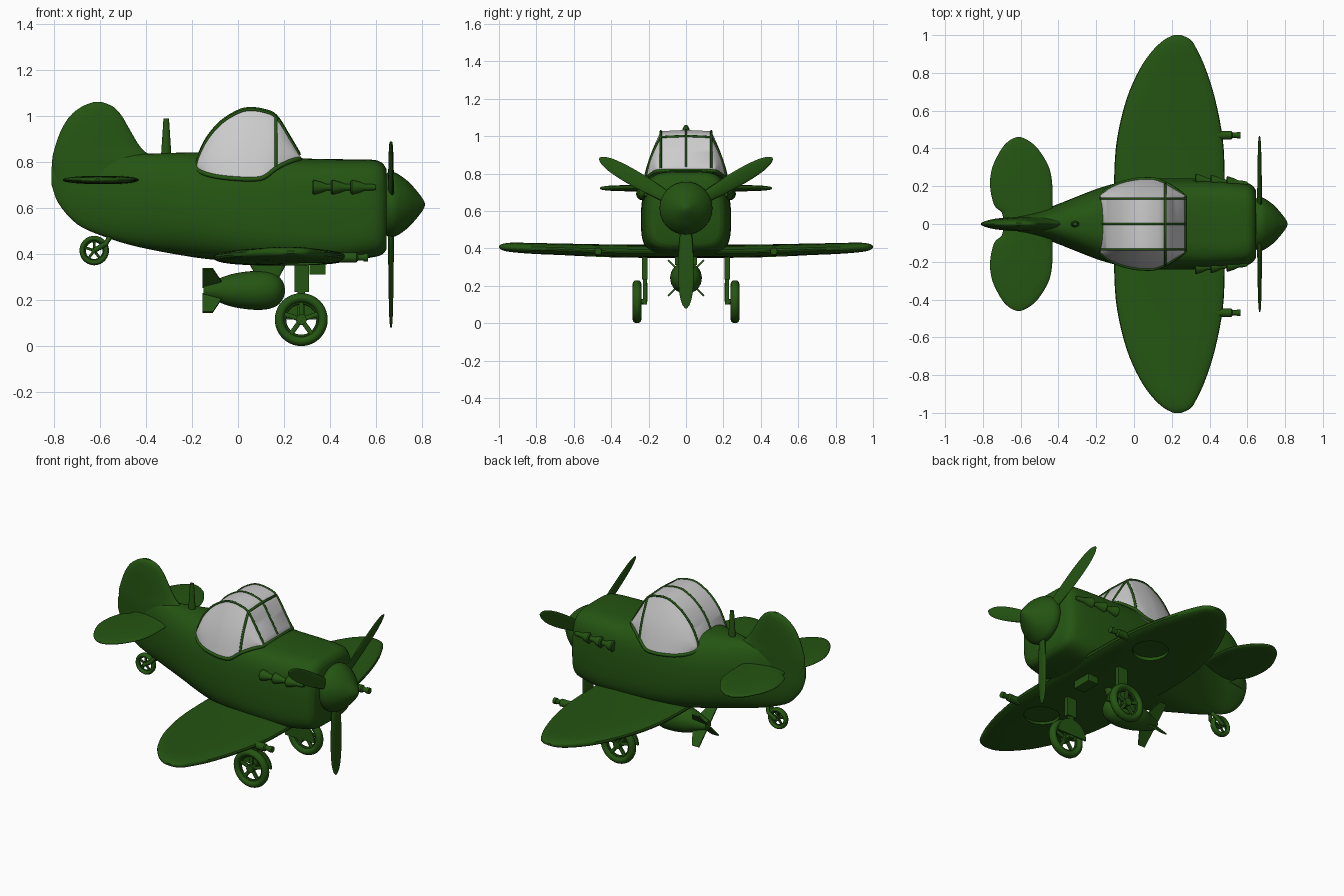
import bpy, bmesh
from math import cos, sin, pi, radians, copysign
from mathutils import Vector as V

cube = bpy.data.objects.get("Cube")
if cube:
    bpy.data.objects.remove(cube, do_unlink=True)


def material(name, rgb):
    m = bpy.data.materials.new(name)
    m.use_nodes = True
    m.diffuse_color = (*rgb, 1)
    m.node_tree.nodes["Principled BSDF"].inputs["Base Color"].default_value = (*rgb, 1)
    return m


GREEN = material("dark green paint", (0.018, 0.09, 0.006))
GLASS = material("pale grey glass", (0.6, 0.6, 0.6))


def finish(ob, mat=GREEN, angle=35):
    ob.data.materials.clear()
    ob.data.materials.append(mat)
    bpy.ops.object.select_all(action='DESELECT')
    ob.select_set(True)
    bpy.context.view_layer.objects.active = ob
    bpy.ops.object.shade_smooth_by_angle(angle=radians(angle))
    return ob


def loft(name, rings, mat=GREEN, angle=35):
    """Skin a list of equal-length point rings and cap both ends."""
    bm = bmesh.new()
    rows = [[bm.verts.new(p) for p in r] for r in rings]
    n = len(rows[0])
    for a, b in zip(rows, rows[1:]):
        for i in range(n):
            j = (i + 1) % n
            bm.faces.new((a[i], a[j], b[j], b[i]))
    bm.faces.new(rows[0])
    bm.faces.new(rows[-1])
    bmesh.ops.recalc_face_normals(bm, faces=bm.faces)
    me = bpy.data.meshes.new(name)
    bm.to_mesh(me)
    bm.free()
    ob = bpy.data.objects.new(name, me)
    bpy.context.collection.objects.link(ob)
    return finish(ob, mat, angle)


def ring(c, u, v, e=2, n=32):
    """Superellipse around c with half axes u and v."""
    p = lambda t: copysign(abs(t) ** (2 / e), t)
    return [V(c) + V(u) * p(cos(2 * pi * i / n)) + V(v) * p(sin(2 * pi * i / n)) for i in range(n)]


def smooth(st, k=4):
    """Catmull-Rom interpolation through stations."""
    out = []
    for i in range(len(st) - 1):
        p = [V(st[max(0, min(len(st) - 1, i + d))]) for d in (-1, 0, 1, 2)]
        for s in range(k):
            t = s / k
            out.append(0.5 * (2 * p[1] + (p[2] - p[0]) * t + (2 * p[0] - 5 * p[1] + 4 * p[2] - p[3]) * t * t
                              + (3 * p[1] - p[0] - 3 * p[2] + p[3]) * t ** 3))
    return out + [V(st[-1])]


def lathe_x(name, profile, y, z, slope=0):
    return loft(name, [ring((x, y + slope * (x - profile[0][0]), z), (0, r, 0), (0, 0, r)) for x, r in profile])


def box(name, lo, hi):
    c, h = (V(lo) + V(hi)) / 2, (V(hi) - V(lo)) / 2
    return loft(name, [[c + V((h.x * a, h.y * b, h.z * s)) for a, b in ((-1, -1), (1, -1), (1, 1), (-1, 1))]
                       for s in (-1, 1)])


def tube(name, pts, r):
    cu = bpy.data.curves.new(name, 'CURVE')
    cu.dimensions = '3D'
    cu.bevel_depth, cu.bevel_resolution = r, 2
    sp = cu.splines.new('POLY')
    sp.points.add(len(pts) - 1)
    for q, p in zip(sp.points, pts):
        q.co = (*p, 1)
    cu.materials.append(GREEN)
    ob = bpy.data.objects.new(name, cu)
    bpy.context.collection.objects.link(ob)


# Fuselage: x, half width, bottom, top, squareness
body = [(-.81, .006, .70, .78, 2), (-.78, .015, .62, .80, 2), (-.70, .03, .53, .82, 2.1),
        (-.58, .05, .475, .835, 2.2), (-.43, .095, .43, .835, 2.4), (-.2, .185, .387, .842, 2.8),
        (-.05, .225, .371, .84, 3.3), (.1, .24, .363, .83, 3.8), (.3, .241, .361, .815, 4.2),
        (.45, .235, .366, .812, 4.5), (.58, .222, .385, .81, 4.5), (.625, .205, .397, .797, 4.5),
        (.645, .18, .42, .77, 4.5)]
rings = []
for x, w, b, t, e in smooth(body):
    r = ring((x, 0, (b + t) / 2), (0, w, 0), (0, 0, (t - b) / 2), e, 48)
    for p in r:
        p.y *= 1 - .08 * max(0, (p.z - (b + t) / 2) / ((t - b) / 2))
    rings.append(r)
loft("fuselage", rings)

# Tail fin: z, rear x, front x, half thickness
fin = [(.70, -.80, -.30, .04), (.80, -.808, -.35, .038), (.86, -.797, -.42, .034), (.94, -.768, -.47, .03),
       (1.0, -.73, -.505, .025), (1.04, -.68, -.542, .018), (1.06, -.63, -.59, .006)]
loft("tail_fin", [ring(((a + b) / 2, 0, z), ((b - a) / 2, 0, 0), (0, t, 0)) for z, a, b, t in smooth(fin)])


# Wings: y, rear x, front x, middle z, half thickness
def span(name, half, e):
    half = smooth(half)
    full = [V((-s[0], *s[1:])) for s in reversed(half)] + half[1:]
    return loft(name, [ring(((a + b) / 2, y, z), ((b - a) / 2, 0, 0), (0, 0, t), e) for y, a, b, z, t in full])


wing = span("wing", [(0, -.105, .48, .385, .035), (.25, -.105, .48, .385, .035), (.45, -.09, .47, .388, .034),
                     (.66, -.04, .43, .395, .031), (.82, .03, .38, .40, .029), (.92, .1, .335, .405, .026),
                     (.975, .16, .30, .407, .019), (1, .21, .25, .408, .006)], 2.6)
span("tailplane", [(0, -.69, -.43, .722, .018), (.06, -.70, -.43, .722, .018), (.1, -.74, -.432, .722, .018),
                   (.2, -.762, -.432, .722, .018), (.3, -.75, -.45, .722, .017), (.4, -.70, -.51, .722, .014),
                   (.445, -.655, -.565, .722, .009), (.46, -.62, -.60, .722, .004)], 2.2)

# Wheel wells sunk into the underside of the wing
for s in (1, -1):
    cut = loft("well_cutter", [ring((.275, s * .47, z), (.1, 0, 0), (0, .1, 0)) for z in (.28, .372)])
    mod = wing.modifiers.new("well", 'BOOLEAN')
    mod.operation, mod.object, mod.solver = 'DIFFERENCE', cut, 'EXACT'
    bpy.context.view_layer.objects.active = wing
    bpy.ops.object.modifier_apply(modifier=mod.name)
    bpy.data.objects.remove(cut, do_unlink=True)
finish(wing)

# Canopy: x, top, bottom, side slope
CREASE = .135
dome = smooth([(-.18, .785, .772, .34), (-.168, .83, .76, .34), (-.13, .905, .745, .34), (-.07, .972, .733, .34),
               (0, 1.015, .727, .34), (.05, 1.027, .725, .34), (.11, 1.02, .732, .35), (.165, .995, .772, .36),
               (.22, .91, .80, .42), (.268, .828, .815, .6)])


def pane(st, t, s):
    """Point on the canopy side; t runs from rim (0) to crease (1)."""
    x, top, bot, k = st
    z = bot + (top - bot) * t
    return V((x, s * (CREASE + k * (top - z) + .012 * sin(pi * t)), z))


rings = []
for st in dome:
    left = [pane(st, i / 6, 1) for i in range(7)]
    right = [pane(st, i / 6, -1) for i in range(6, -1, -1)]
    mid = V((st[0], 0, st[1] + .006))
    skirt = [V((p.x, p.y * .8, p.z - .03)) for p in (right[-1], left[0])]
    rings.append(left + [mid] + right + skirt)
loft("canopy_glass", rings, GLASS)

# Canopy frame
rim = [pane(st, 0, 1) for st in dome] + [pane(st, 0, -1) for st in reversed(dome)]
tube("canopy_rim", rim + rim[:1], .01)
for s in (-1, 0, 1):
    tube("canopy_rail", [V((st[0], s * CREASE, st[1] + (0 if s else .006))) for st in dome], .006)
bow = min(dome, key=lambda st: abs(st[0] - .168))
tube("canopy_bow", [pane(bow, i / 6, 1) for i in range(7)] + [V((bow[0], 0, bow[1] + .006))]
     + [pane(bow, i / 6, -1) for i in range(6, -1, -1)], .007)

# Spinner and propeller
HUB = V((.665, 0, .615))
lathe_x("spinner", smooth([(.64, .125), (.65, .138), (.67, .141), (.695, .133), (.74, .1), (.78, .056),
                           (.805, .022), (.813, .002)]), 0, HUB.z)
for deg in (30, 150, 270):
    d = V((0, cos(radians(deg)), sin(radians(deg))))
    side = V((.18, -d.z, d.y))
    blade = smooth([(.1, .028, .014), (.2, .037, .011), (.34, .042, .008), (.45, .036, .006),
                    (.51, .022, .005), (.535, .005, .003)])
    loft("propeller_blade", [ring(HUB + d * r, side * w, V((t, 0, 0)), 2, 16) for r, w, t in blade])

# Antenna mast
loft("antenna_mast", [ring((-.312, 0, z), (r, 0, 0), (0, r * .8, 0), 2, 16) for z, r in ((.82, .023), (.99, .012))])


def wheel(name, c, r, w):
    """Spoked wheel with an open rim, axle along y."""
    bpy.ops.mesh.primitive_torus_add(major_segments=40, minor_segments=12, major_radius=r * .82,
                                     minor_radius=r * .18, location=c, rotation=(pi / 2, 0, 0))
    tyre = finish(bpy.context.object)
    tyre.name = name + "_tyre"
    tyre.scale.z = w / (r * .18)
    bpy.ops.mesh.primitive_torus_add(major_segments=32, minor_segments=8, major_radius=r * .64,
                                     minor_radius=r * .07, location=c, rotation=(pi / 2, 0, 0))
    finish(bpy.context.object).name = name + "_rim"
    loft(name + "_hub", [ring(c + V((0, y, 0)), (r * .2, 0, 0), (0, 0, r * .2), 2, 20) for y in (-w * .8, w * .8)])
    for i in range(5):
        a = pi / 2 + i * 2 * pi / 5
        d, n = V((cos(a), 0, sin(a))), V((-sin(a), 0, cos(a)))
        loft(name + "_spoke", [ring(c + d * r * q, n * r * .09, (0, w * .35, 0), 4, 12) for q in (.1, .66)])


# Paired parts: landing gear, exhausts, wing guns
for s in (1, -1):
    hub = V((.275, s * .262, .115))
    wheel("main_wheel", hub, .115, .024)
    box("gear_leg", (.245, s * .22 - .014, .235), (.308, s * .22 + .014, .375))
    box("gear_lower_leg", (.258, s * .22 - .011, .1), (.292, s * .22 + .011, .24))
    loft("axle", [ring((hub.x, s * y, hub.z), (.014, 0, 0), (0, 0, .014), 2, 16) for y in (.21, .27)])
    arc = [V((.1 * cos(pi * i / 20), 0, .1 * sin(pi * i / 20))) for i in range(21)]
    loft("wheel_door", [[V((hub.x, s * y, hub.z)) + p for p in arc] for y in (.205, .215)])
    for x in (.323, .405, .49):
        lathe_x("exhaust_stub", [(x, .026), (x + .006, .032), (x + .035, .025), (x + .06, .015), (x + .095, .014),
                                 (x + .11, .01)], s * (.235 - .08 * (x - .323)), .69, -s * .08)
    lathe_x("wing_gun", [(.44, .022), (.515, .022), (.522, .014), (.545, .014), (.546, .018), (.565, .018)],
            s * .47, .385)

# Tail wheel
wheel("tail_wheel", V((-.625, 0, .415)), .064, .018)
for s in (1, -1):
    tube("tail_wheel_fork", [V((-.625, s * .024, .415)), V((-.575, s * .024, .445)), V((-.55, 0, .485))], .011)

# Bomb with crossed fins and its rack
lathe_x("bomb", smooth([(-.15, .028), (-.1, .045), (-.03, .07), (.05, .083), (.12, .083), (.17, .066),
                        (.197, .034), (.205, .002)]), 0, .242)
for i in range(4):
    a = pi / 4 + i * pi / 2
    d, n = V((0, cos(a), sin(a))), V((0, -sin(a), cos(a))) * .004
    c = V((0, 0, .242))
    loft("bomb_fin", [[c + V((x, 0, 0)) + d * r + n * q for x, r in
                       ((-.155, .02), (-.155, .135), (-.11, .135), (-.07, .05), (-.07, .02))] for q in (-1, 1)])
loft("bomb_rack", [ring((.13, 0, z), (w, 0, 0), (0, .022, 0), 5, 24) for z, w in ((.3, .05), (.375, .09))])
box("belly_block", (.31, -.06, .31), (.38, .06, .36))
